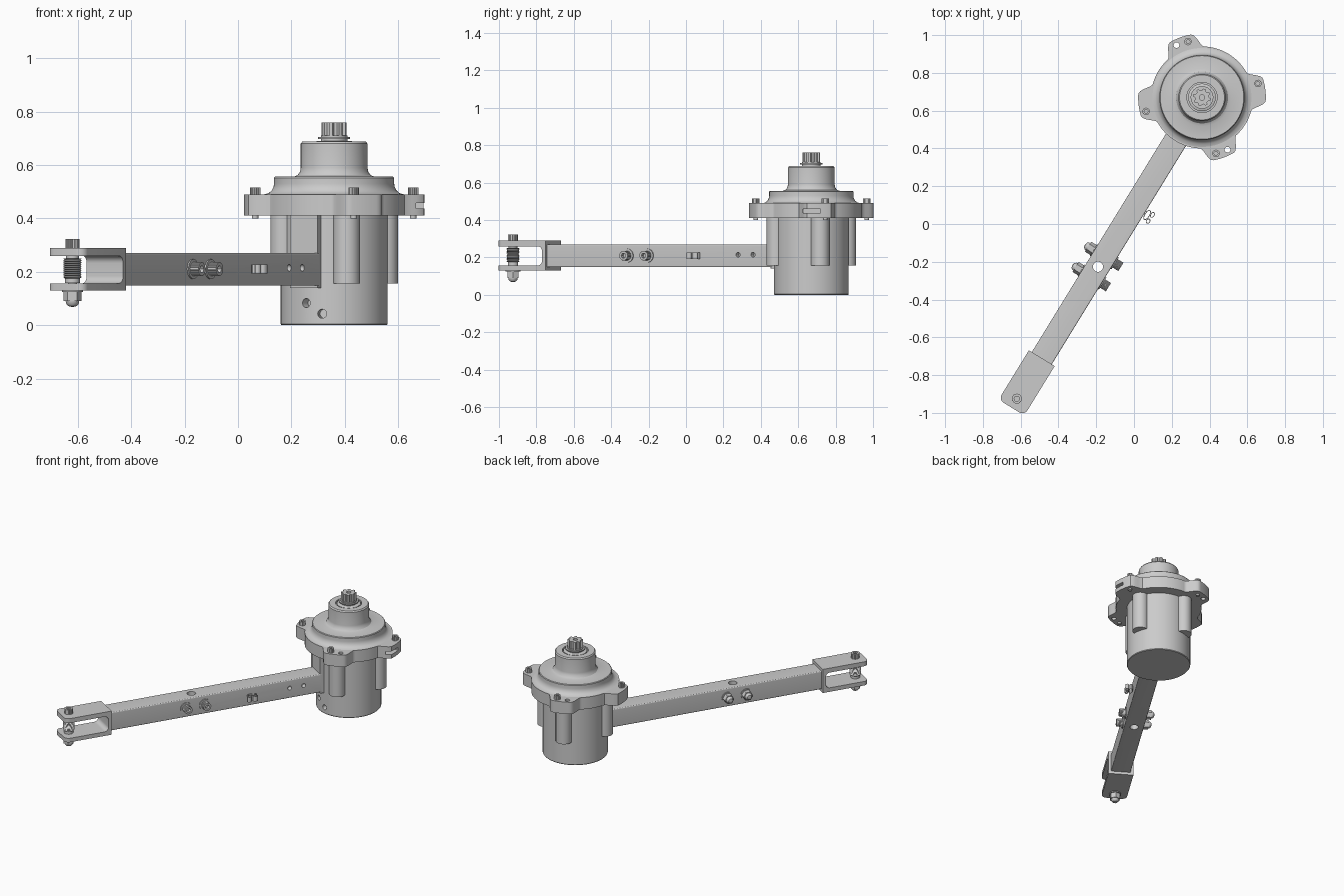
import bpy, bmesh
from math import pi, sin, cos, radians, atan2
from mathutils import Matrix, Vector

if "Cube" in bpy.data.objects:
    bpy.data.objects.remove(bpy.data.objects["Cube"])

T = Matrix.Translation
def rot(deg, axis): return Matrix.Rotation(radians(deg), 4, axis)

PIVOT, HUB = Vector((-0.62, -0.925, 0)), Vector((0.36, 0.67, 0))
D = HUB - PIVOT
LEN = D.length
ARM = T(PIVOT) @ Matrix.Rotation(atan2(D.y, D.x), 4, 'Z')   # x runs along the arm
MOTOR = T(HUB)
ALONG = Matrix(((0, 0, 1, 0), (1, 0, 0, 0), (0, 1, 0, 0), (0, 0, 0, 1)))  # local z -> arm x
NEAR, FAR = rot(90, 'X'), rot(-90, 'X')                      # local z -> -y / +y


# ---- helpers ----
def prism(bm, pts, z0, z1):
    f = bm.faces.new([bm.verts.new((x, y, z0)) for x, y in pts])
    ext = bmesh.ops.extrude_face_region(bm, geom=[f], use_keep_orig=True)
    vs = [g for g in ext['geom'] if isinstance(g, bmesh.types.BMVert)]
    bmesh.ops.translate(bm, verts=vs, vec=(0, 0, z1 - z0))

def lathe(bm, prof, segs=64):
    vs = [bm.verts.new((r, 0, z)) for r, z in prof]
    es = [bm.edges.new(p) for p in zip(vs, vs[1:])]
    bmesh.ops.spin(bm, geom=vs + es, cent=(0, 0, 0), axis=(0, 0, 1), dvec=(0, 0, 0),
                   angle=2 * pi, steps=segs, use_duplicate=False)
    bmesh.ops.remove_doubles(bm, verts=bm.verts[:], dist=1e-5)

def circle(r, n=32, cx=0, cy=0):
    return [(cx + r * cos(2 * pi * i / n), cy + r * sin(2 * pi * i / n)) for i in range(n)]

def gear(n, r_in, r_out):
    return [(r * cos(2 * pi * (i + k) / n), r * sin(2 * pi * (i + k) / n))
            for i in range(n) for k, r in ((0, r_in), (.35, r_in), (.5, r_out), (.85, r_out))]

def rrect(x0, x1, y0, y1, radii):
    """Rounded rectangle; radii for corners (x1,y1), (x0,y1), (x0,y0), (x1,y0)."""
    pts = []
    for k, (cx, cy, sx, sy) in enumerate(((x1, y1, -1, -1), (x0, y1, 1, -1),
                                          (x0, y0, 1, 1), (x1, y0, -1, 1))):
        r = radii[k]
        if r == 0:
            pts.append((cx, cy))
            continue
        for i in range(9):
            a = radians(90 * k + 90 * i / 8)
            pts.append((cx + sx * r + r * cos(a), cy + sy * r + r * sin(a)))
    return pts

def make(name, mat, *steps):
    """steps: (function, args...) that each add one piece to the mesh."""
    bm = bmesh.new()
    for fn, *args in steps:
        fn(bm, *args)
    bmesh.ops.recalc_face_normals(bm, faces=bm.faces[:])
    me = bpy.data.meshes.new(name)
    bm.to_mesh(me)
    bm.free()
    ob = bpy.data.objects.new(name, me)
    bpy.context.collection.objects.link(ob)
    ob.matrix_world = mat
    return ob

def cut(ob, mat, pts, z0, z1):
    cutter = make("cutter", mat, (prism, pts, z0, z1))
    cutter.hide_render = True
    m = ob.modifiers.new("cut", 'BOOLEAN')
    m.operation, m.solver, m.object = 'DIFFERENCE', 'EXACT', cutter
    bpy.context.view_layer.update()
    bpy.context.view_layer.objects.active = ob
    bpy.ops.object.modifier_apply(modifier=m.name)
    bpy.data.objects.remove(cutter)

def cap_screw(name, mat, r, h, shank):
    ob = make(name, mat, (prism, gear(24, r * .95, r), 0, h))
    cut(ob, mat, circle(r * .55, 6), h * .4, h * 2)
    make(name + "_shank", mat, (prism, circle(r * .6, 24), -shank, 0.001))

def dome_nut(name, mat, r, h):
    make(name, mat, (lathe, [(0, 0), (r * 1.15, 0), (r * 1.15, .005), (0, .005)], 32),
         (prism, circle(r, 6), .004, h),
         (lathe, [(0, h * .5), (r * .75, h * .5), (r * .75, h), (r * .68, h + r * .3),
                  (r * .45, h + r * .55), (0, h + r * .65)], 24))


# ---- arm tube ----
arm = make("arm_tube", ARM @ ALONG,
           (prism, rrect(-.062, .062, .148, .27, [.006] * 4), .24, LEN - .21))
cut(arm, ARM, circle(.027, 32, .82), 0, .5)
for u in (1.45, 1.544):
    cut(arm, ARM @ T((u, -.062, .215)) @ NEAR, circle(.013, 24), -.03, .05)

# ---- fork at the free end ----
fork = make("fork", ARM, (prism, rrect(-.055, .252, -.08, .08, (0, .032, .032, 0)), .13, .29))
cut(fork, ARM @ NEAR, rrect(-.2, .232, .157, .26, (.028, 0, 0, .028)), -.2, .2)
cap_screw("pivot_bolt", ARM @ T((0, 0, .29)), .027, .032, .17)
ridges = [(.035 if i % 2 else .030, .185 + .06 * i / 16) for i in range(17)]
make("pivot_bushing", ARM, (lathe, [(0, .158), (.028, .158), (.028, .175), (.035, .18)] + ridges
                            + [(.035, .25), (0, .25)], 32))
make("pivot_collar", ARM, (lathe, [(0, .249), (.024, .249), (.024, .262), (0, .262)], 32))
dome_nut("pivot_nut", ARM @ T((0, 0, .13)) @ rot(180, 'X'), .034, .04)

# ---- cross bolts through the arm ----
for i, u in enumerate((.757, .883)):
    near, far = ARM @ T((u, -.062, .21)) @ NEAR, ARM @ T((u, .062, .21)) @ FAR
    make(f"cross_bolt_washer_{i}", near, (lathe, [(0, 0), (.037, 0), (.037, .006), (0, .006)], 32))
    cap_screw(f"cross_bolt_{i}", near @ T((0, 0, .006)), .026, .036, .13)
    dome_nut(f"cross_nut_{i}", far, .031, .038)

# ---- small looped clip on the side of the arm ----
for i, (u, v, rx, ry) in enumerate(((1.19, -.078, .03, .014), (1.165, -.1, .014, .011),
                                    (1.205, -.102, .016, .011))):
    outer = [(u + x * rx, v + y * ry) for x, y in circle(1, 24)]
    inner = [(u + x * (rx - .004), v + y * (ry - .004)) for x, y in circle(1, 24)]
    clip = make(f"clip_loop_{i}", ARM, (prism, outer, .193, .227))
    cut(clip, ARM, inner, .1, .3)

# ---- motor body ----
body = make("motor_body", MOTOR, (lathe, [(0, 0), (.197, 0), (.2, .004), (.2, .42), (0, .42)], 96))
for ang, z in ((238.5, .083), (257, .043)):
    cut(body, MOTOR @ rot(ang, 'Z') @ T((.2, 0, z)) @ rot(90, 'Y'), circle(.017, 24), -.04, .05)
make("arm_mount_block", ARM, (prism, rrect(LEN - .218, LEN - .1, -.06, .06, [0] * 4), .14, .42))
for k in range(4):
    a = 14 + 90 * k
    make(f"body_column_{k}", MOTOR @ rot(a, 'Z'),
         (prism, [(.1, -.05), (.195, -.05)]
          + [(.195 + .05 * cos(radians(t)), .05 * sin(radians(t))) for t in range(-80, 81, 10)]
          + [(.195, .05), (.1, .05)], .157, .42))

# ---- eared flange ----
def flange_radius(deg):
    r = .27
    for c in (7, 110, 187, 290):
        d = abs((deg - c + 180) % 360 - 180)
        t = min(max((22 - d) / 12, 0), 1)
        r = max(r, .27 + .068 * t * t * (3 - 2 * t))
    return r

flange = make("flange", MOTOR, (prism, [(flange_radius(a) * cos(radians(a)),
                                         flange_radius(a) * sin(radians(a)))
                                        for a in range(0, 360, 2)], .41, .49))
for a in (116, 296):
    cut(flange, MOTOR @ rot(a, 'Z'), circle(.015, 24, .308), .3, .6)
cut(flange, MOTOR, rrect(.285, .4, -.045, .05, [0] * 4), .437, .458)
for k in range(4):
    cap_screw(f"flange_screw_{k}", MOTOR @ rot(14 + 90 * k, 'Z') @ T((.305, 0, .49)), .02, .026, .09)

# ---- stepped cover, bearing recess and output shaft ----
make("stepped_cover", MOTOR, (lathe, [
    (0, .48), (.262, .48), (.262, .49), (.246, .494), (.234, .504), (.227, .518), (.225, .53),
    (.225, .552), (.221, .556), (.152, .556), (.137, .562), (.128, .574), (.125, .59),
    (.125, .68), (.119, .688), (.08, .688), (.08, .668), (0, .668)], 96))
make("bearing_seal", MOTOR, (lathe, [(0, .66), (.073, .66), (.073, .686), (.064, .69), (0, .69)], 48))
make("retaining_ring", MOTOR, (lathe, [(0, .698), (.06, .698), (.06, .705), (0, .705)], 48))
make("shaft_core", MOTOR, (lathe, [(0, .66), (.05, .66), (.05, .71), (0, .71)], 48))
shaft = make("splined_shaft", MOTOR, (prism, gear(8, .037, .047), .705, .76))
cut(shaft, MOTOR, circle(.014, 24), .725, .9)

# ---- smooth shading with sharp edges kept ----
bpy.ops.object.select_all(action='SELECT')
bpy.context.view_layer.objects.active = body
bpy.ops.object.shade_smooth_by_angle(angle=radians(30))
